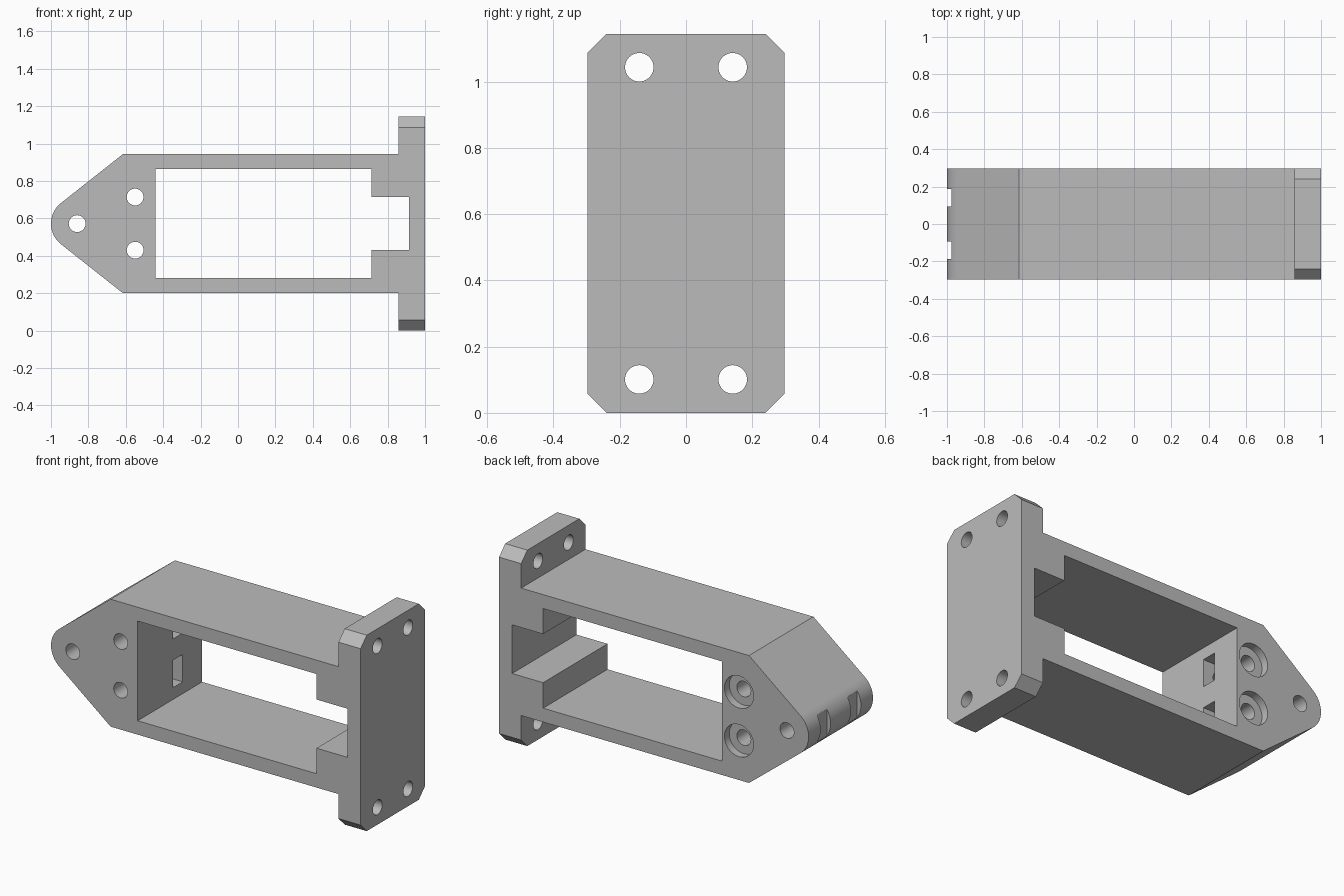
import bpy
import bmesh
from math import cos, sin, pi, radians
from mathutils import Vector

if "Cube" in bpy.data.objects:
    bpy.data.objects.remove(bpy.data.objects["Cube"], do_unlink=True)

MID = 0.572            # height of the symmetry line
HALF_DEPTH = 0.297
HEIGHT = 2 * MID

grey = bpy.data.materials.new("plain grey")
grey.use_nodes = True
grey.diffuse_color = (0.5, 0.5, 0.5, 1)
grey.node_tree.nodes["Principled BSDF"].inputs["Base Color"].default_value = (0.5, 0.5, 0.5, 1)


def prism(name, points, axis, start, end):
    """Extrude an outline of (u, z) points along the x or y axis."""
    def place(u, z, t):
        return Vector((t, u, z)) if axis == "x" else Vector((u, t, z))
    bm = bmesh.new()
    face = bm.faces.new([bm.verts.new(place(u, z, start)) for u, z in points])
    grown = bmesh.ops.extrude_face_region(bm, geom=[face])
    shift = place(0, 0, end - start)
    bmesh.ops.translate(bm, vec=shift, verts=[v for v in grown["geom"] if isinstance(v, bmesh.types.BMVert)])
    bmesh.ops.recalc_face_normals(bm, faces=bm.faces)
    mesh = bpy.data.meshes.new(name)
    bm.to_mesh(mesh)
    bm.free()
    mesh.materials.append(grey)
    obj = bpy.data.objects.new(name, mesh)
    bpy.context.collection.objects.link(obj)
    return obj


def rect(u0, u1, z0, z1):
    return [(u0, z0), (u1, z0), (u1, z1), (u0, z1)]


def circle(u, z, r, n=40):
    return [(u + r * cos(2 * pi * i / n), z + r * sin(2 * pi * i / n)) for i in range(n)]


def carve(obj, cutter, operation="DIFFERENCE"):
    """Apply a boolean and throw the cutter away."""
    cutter.hide_render = True
    mod = obj.modifiers.new("carve", "BOOLEAN")
    mod.operation = operation
    mod.solver = "EXACT"
    mod.object = cutter
    bpy.context.view_layer.update()
    result = bpy.data.meshes.new_from_object(obj.evaluated_get(bpy.context.evaluated_depsgraph_get()))
    obj.modifiers.clear()
    obj.data = result
    bpy.data.objects.remove(cutter, do_unlink=True)


# Side outline: rounded nose, straight body, tall mounting flange
nose_x, nose_r = -0.86, 0.14
lean = radians(128.2)
arc = [lean + (2 * pi - 2 * lean) * i / 24 for i in range(25)]
nose = [(nose_x + nose_r * cos(a), MID + nose_r * sin(a)) for a in arc]
upper = [(1, MID + 0.7), (0.857, MID + 0.7), (0.857, MID + 0.372), (-0.615, MID + 0.372)]
lower = [(x, 2 * MID - z) for x, z in reversed(upper)]
bracket = prism("bracket", upper + nose + lower, "y", -0.4, 0.4)

# Chamfered end outline trims the depth and the flange corners
d, c = HALF_DEPTH, 0.057
end_outline = [(-d, c), (-d + c, 0), (d - c, 0), (d, c),
               (d, HEIGHT - c), (d - c, HEIGHT), (-d + c, HEIGHT), (-d, HEIGHT - c)]
carve(bracket, prism("end_trim", end_outline, "x", -1.2, 1.2), "INTERSECT")

# Main window with its stepped notch into the flange
w, n = 0.291, 0.142
window = [(-0.44, MID - w), (0.715, MID - w), (0.715, MID - n), (0.915, MID - n),
          (0.915, MID + n), (0.715, MID + n), (0.715, MID + w), (-0.44, MID + w)]
carve(bracket, prism("window_cutter", window, "y", -0.5, 0.5))

# Nose pivot hole and two shallow notches in the nose
carve(bracket, prism("pivot_cutter", circle(nose_x, MID, 0.045), "y", -0.5, 0.5))
for y in (-0.14, 0.14):
    carve(bracket, prism("nose_notch_cutter", rect(-1.1, -0.976, MID - 0.2, MID + 0.2),
                         "y", y - 0.046, y + 0.046))

# Screw holes with rear counterbores and nut slots opening into the window
for z in (MID - n, MID + n):
    carve(bracket, prism("screw_cutter", circle(-0.55, z, 0.045), "y", -0.5, 0.5))
    carve(bracket, prism("counterbore_cutter", circle(-0.55, z, 0.094), "y", d - 0.045, 0.5))
    carve(bracket, prism("nut_slot_cutter", rect(-0.635, -0.4, z - 0.08, z + 0.08),
                         "y", 0.028, 0.118))

# Four mounting holes through the flange
for y in (-0.141, 0.141):
    for z in (MID - 0.471, MID + 0.471):
        carve(bracket, prism("mount_cutter", circle(y, z, 0.043), "x", 0.7, 1.2))

# Smooth the curved walls while keeping edges crisp
bpy.ops.object.select_all(action="DESELECT")
bracket.select_set(True)
bpy.context.view_layer.objects.active = bracket
bpy.ops.object.shade_smooth_by_angle(angle=radians(30))
weighted = bracket.modifiers.new("even shading", "WEIGHTED_NORMAL")
weighted.keep_sharp = True
